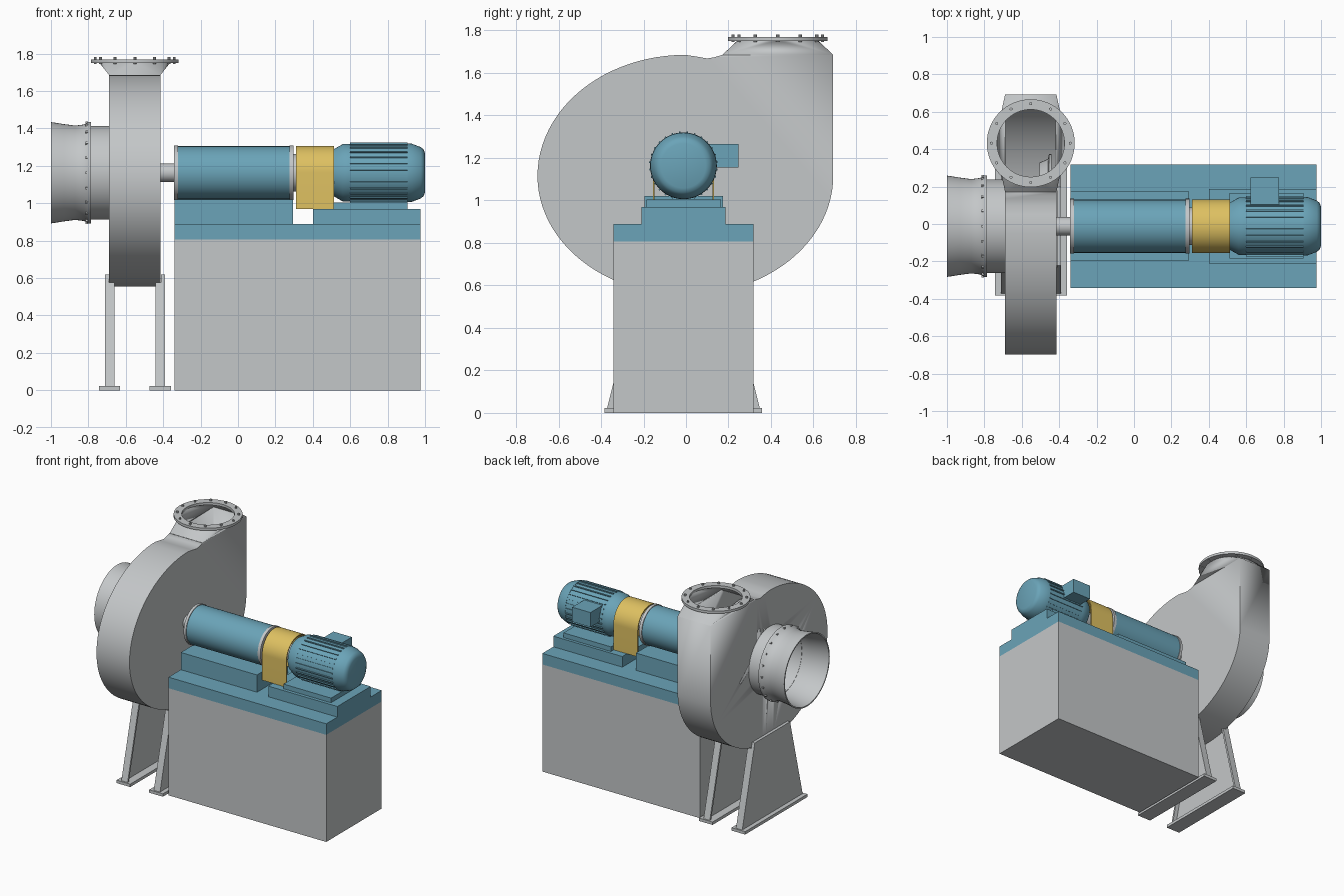
import bpy, bmesh
from math import sin, cos, pi, tau, radians
from mathutils import Matrix, Vector

cube = bpy.data.objects.get("Cube")
if cube:
    bpy.data.objects.remove(cube)


def material(name, rgb):
    m = bpy.data.materials.new(name)
    m.use_nodes = True
    m.diffuse_color = (*rgb, 1)
    m.node_tree.nodes["Principled BSDF"].inputs["Base Color"].default_value = (*rgb, 1)
    return m


GREY = material("light grey", (0.55, 0.57, 0.58))
BLUE = material("machine blue", (0.145, 0.37, 0.48))
YELLOW = material("guard yellow", (0.73, 0.53, 0.12))

CY, CZ = -0.012, 1.163            # shaft centre line
AXIS = Matrix.Translation((0, CY, CZ)) @ Matrix.Rotation(pi / 2, 4, 'Y')


def finish(bm, name, mat, smooth=False, normals=True):
    if normals:
        bmesh.ops.recalc_face_normals(bm, faces=bm.faces)
    me = bpy.data.meshes.new(name)
    bm.to_mesh(me)
    bm.free()
    me.materials.append(mat)
    ob = bpy.data.objects.new(name, me)
    bpy.context.collection.objects.link(ob)
    if smooth:
        bpy.ops.object.select_all(action='DESELECT')
        ob.select_set(True)
        bpy.context.view_layer.objects.active = ob
        bpy.ops.object.shade_smooth_by_angle(angle=radians(32))
    return ob


def add_box(bm, x, y, z, matrix=Matrix()):
    size = Matrix.Diagonal((x[1] - x[0], y[1] - y[0], z[1] - z[0], 1))
    mid = Matrix.Translation([(a + b) / 2 for a, b in (x, y, z)])
    bmesh.ops.create_cube(bm, size=1, matrix=matrix @ mid @ size)


def box(name, mat, x, y, z):
    bm = bmesh.new()
    add_box(bm, x, y, z)
    return finish(bm, name, mat)


def revolve(name, mat, profile, matrix=AXIS, closed=False, segs=64):
    """Spin (along, radius) points; closed profiles make rings, open ones get capped."""
    bm = bmesh.new()
    rings = [[bm.verts.new(matrix @ Vector((r * cos(tau * i / segs), r * sin(tau * i / segs), a)))
              for i in range(segs)] for a, r in profile]
    pairs = list(zip(rings, rings[1:] + rings[:1]))
    for p, q in pairs if closed else pairs[:-1]:
        for i in range(segs):
            j = (i + 1) % segs
            bm.faces.new((p[i], p[j], q[j], q[i]))
    if not closed:
        bm.faces.new(rings[0])
        bm.faces.new(rings[-1])
    return finish(bm, name, mat, True)


def prism(name, mat, outline, x0, x1, smooth=False):
    """Extrude a (y, z) outline along x."""
    bm = bmesh.new()
    f = bm.faces.new([bm.verts.new((x0, y, z)) for y, z in outline])
    ext = bmesh.ops.extrude_face_region(bm, geom=[f])
    bmesh.ops.translate(bm, vec=(x1 - x0, 0, 0),
                        verts=[v for v in ext["geom"] if isinstance(v, bmesh.types.BMVert)])
    return finish(bm, name, mat, smooth)


# Plinth, base plate and pedestals
X0, X1 = -0.34, 0.975
box("plinth", GREY, (X0, X1), (-0.342, 0.318), (0, 0.807))
box("base_plate", BLUE, (X0, X1), (-0.342, 0.318), (0.807, 0.89))
box("bearing_pedestal", BLUE, (X0, 0.295), (-0.195, 0.175), (0.89, 1.02))
box("motor_pedestal", BLUE, (0.4, X1), (-0.21, 0.187), (0.89, 0.97))
box("motor_foot", BLUE, (0.51, 0.905), (-0.185, 0.165), (0.97, 1.005))

# Bearing housing, end rings and shaft
revolve("bearing_housing", BLUE, [(-0.335, 0.142), (0.29, 0.142)])
for label, a, b in (("fan_side", -0.342, -0.322), ("motor_side", 0.275, 0.297)):
    revolve(label + "_bearing_ring", GREY, [(a, 0.147), (b, 0.147)])
revolve("bearing_cap", GREY, [(0.297, 0.1), (0.315, 0.1)])
revolve("shaft", GREY, [(-0.5, 0.05), (-0.34, 0.05)], segs=32)
revolve("coupling", GREY, [(0.315, 0.06), (0.52, 0.06)], segs=32)

# Coupling guard: arched sheet open underneath
N = 32


def arch(r):
    return [(CY + r, 0.97)] + [(CY + r * cos(pi * i / N), CZ + r * sin(pi * i / N))
                               for i in range(N + 1)] + [(CY - r, 0.97)]


prism("coupling_guard", YELLOW, arch(0.144) + arch(0.136)[::-1], 0.31, 0.512, True)

# Motor with cooling fins and terminal box
revolve("motor_body", BLUE, [(0.51, 0.125), (0.56, 0.153), (0.59, 0.155), (0.905, 0.155)])
revolve("motor_fan_cover", BLUE, [(0.905, 0.157), (0.93, 0.155), (0.978, 0.137),
                                  (0.992, 0.125), (1.0, 0.105)])
bm = bmesh.new()
for i in range(28):
    add_box(bm, (0.145, 0.162), (-0.004, 0.004), (0.6, 0.905),
            AXIS @ Matrix.Rotation(tau * (i + 0.5) / 28, 4, 'Z'))
finish(bm, "motor_fins", BLUE)
box("terminal_box", BLUE, (0.622, 0.775), (0.1, 0.248), (1.155, 1.265))

# Volute casing: sheet shell, open at the outlet
VX0, VX1, TOP = -0.69, -0.415, 1.685
outline = []
for i in range(73):
    t = -1.5 * pi * i / 72
    outline.append((-0.003 + 0.696 * cos(t), 1.115 + (0.56 if sin(t) < 0 else 0.57) * sin(t)))
outline += [(0.05, 1.677), (0.1, 1.668), (0.135, 1.674), (0.17, TOP), (0.693, TOP)]
casing = prism("volute_casing", GREY, outline, VX0, VX1)
bm = bmesh.new()
bm.from_mesh(casing.data)
lid = [f for f in bm.faces if f.normal.z > 0.99 and f.calc_center_median().y > 0.3]
bmesh.ops.delete(bm, geom=lid, context='FACES_ONLY')
bm.to_mesh(casing.data)
bm.free()
shell = casing.modifiers.new("sheet", 'SOLIDIFY')
shell.thickness, shell.offset = 0.008, -1

# Inlet opening through the casing side
cutter = revolve("inlet_cutter", GREY, [(-0.75, 0.235), (-0.6, 0.235)])
cutter.hide_render = True
cutter.hide_set(True)
cutter.display_type = 'WIRE'
hole = casing.modifiers.new("inlet_hole", 'BOOLEAN')
hole.operation, hole.object = 'DIFFERENCE', cutter
bpy.ops.object.select_all(action='DESELECT')
casing.select_set(True)
bpy.context.view_layer.objects.active = casing
bpy.ops.object.shade_smooth_by_angle(angle=radians(30))

# Impeller inside the casing
revolve("impeller", GREY, [(-0.51, 0.06), (-0.505, 0.34), (-0.46, 0.36), (-0.455, 0.385), (-0.44, 0.385)])

# Inlet duct, flared mouth and rivets
revolve("inlet_duct", GREY, [(-0.683, 0.25), (-0.79, 0.25), (-0.79, 0.238), (-0.683, 0.238)], closed=True)
revolve("inlet_mouth", GREY, [(-0.785, 0.272), (-0.8, 0.272), (-0.822, 0.258), (-0.87, 0.252),
                              (-0.93, 0.26), (-1.0, 0.271), (-1.0, 0.262), (-0.93, 0.25),
                              (-0.87, 0.241), (-0.785, 0.24)], closed=True)
bm = bmesh.new()
for i in range(20):
    add_box(bm, (0.255, 0.275), (-0.006, 0.006), (-0.815, -0.803),
            AXIS @ Matrix.Rotation(tau * i / 20, 4, 'Z'))
finish(bm, "inlet_rivets", GREY)

# Square-to-round outlet transition
OX, OY, Q = -0.552, 0.432, 12
bm = bmesh.new()
rim = [bm.verts.new((OX + 0.19 * cos(tau * i / (4 * Q)), OY + 0.19 * sin(tau * i / (4 * Q)), 1.752))
       for i in range(4 * Q)]
corners = [bm.verts.new((OX + sx * 0.137, OY + sy * 0.261, TOP))
           for sx, sy in ((1, 1), (-1, 1), (-1, -1), (1, -1))]
for q, c in enumerate(corners):
    for k in range(q * Q, (q + 1) * Q):
        bm.faces.new((c, rim[k], rim[(k + 1) % (4 * Q)]))
    bm.faces.new((c, rim[(q + 1) * Q % (4 * Q)], corners[(q + 1) % 4]))
finish(bm, "outlet_transition", GREY, True)

# Outlet flange and bolts
OUTLET = Matrix.Translation((OX, OY, 0))
revolve("outlet_flange", GREY, [(1.75, 0.18), (1.75, 0.235), (1.769, 0.235), (1.769, 0.18)],
        OUTLET, closed=True)
bm = bmesh.new()
for i in range(12):
    spot = OUTLET @ Matrix.Rotation(tau * i / 12, 4, 'Z') @ Matrix.Translation((0.211, 0, 1.763))
    bmesh.ops.create_cone(bm, cap_ends=True, segments=10, radius1=0.008, radius2=0.008,
                          depth=0.036, matrix=spot)
finish(bm, "outlet_bolts", GREY)

# Casing legs: outer web, sloping flanges and a foot bar on each side
for side, outer, inward in (("right", -0.712, 1), ("left", -0.39, -1)):
    def edge(z, s, inset=0):
        return (CY + s * (0.365 - 0.25 * z - inset), z)
    prism(side + "_leg_web", GREY, [edge(0.02, -1), edge(0.02, 1), edge(0.62, 1), edge(0.62, -1)],
          outer, outer + inward * 0.022)
    for s, end in ((-1, "front"), (1, "back")):
        prism(f"{side}_leg_{end}_flange", GREY,
              [edge(0.02, s), edge(0.575, s), edge(0.575, s, 0.015), edge(0.02, s, 0.015)],
              outer, outer + inward * 0.052)
    mid = outer + inward * 0.025
    box(side + "_leg_foot", GREY, (mid - 0.057, mid + 0.057), (-0.383, 0.358), (0, 0.022))
